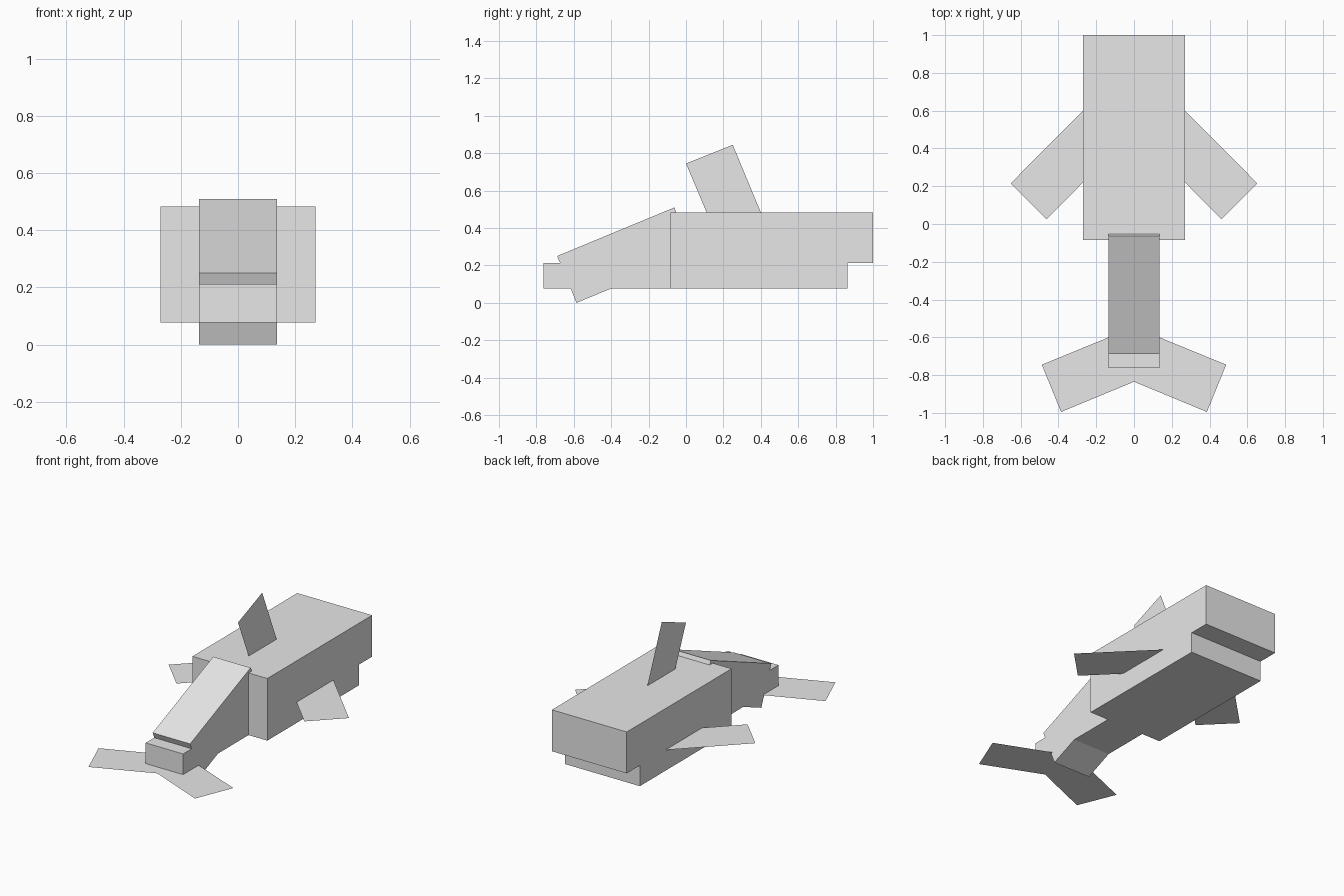
import bpy
from math import radians
from mathutils import Matrix, Vector

cube = bpy.data.objects.get("Cube")
if cube:
    bpy.data.objects.remove(cube, do_unlink=True)

U = 0.1355       # modelling unit: every part is a whole number of these
BACK = 1.0       # rear end of the body
BASE = 0.077     # underside of the body

grey = bpy.data.materials.new("plain grey")
grey.use_nodes = True
grey.diffuse_color = (0.8, 0.8, 0.8, 1)
grey.node_tree.nodes["Principled BSDF"].inputs["Base Color"].default_value = (0.8, 0.8, 0.8, 1)


def add_mesh(name, verts, faces):
    mesh = bpy.data.meshes.new(name)
    mesh.from_pydata(verts, [], faces)
    mesh.materials.append(grey)
    obj = bpy.data.objects.new(name, mesh)
    bpy.context.collection.objects.link(obj)
    return obj


def prism(name, profile, half_width):
    """Extrude a (y, z) side profile, listed clockwise from +x, across x."""
    n = len(profile)
    verts = [(x, y, z) for x in (-half_width, half_width) for y, z in profile]
    faces = [tuple(range(n)), tuple(reversed(range(n, 2 * n)))]
    faces += [(i, i + n, (i + 1) % n + n, (i + 1) % n) for i in range(n)]
    return add_mesh(name, verts, faces)


def flat_fin(name, outline, z):
    """Thin horizontal fin, mirrored to the other side."""
    fin = add_mesh(name, [(x, y, z) for x, y in outline], [range(len(outline))])
    mirror = fin.modifiers.new("Mirror", "MIRROR")
    mirror.use_axis[0] = True
    return fin


# Body with a head that overhangs the shorter jaw
front = BACK - 8 * U
jaw_top = BASE + U
top = BASE + 3 * U
prism("body", [(front, BASE), (front, top), (BACK, top), (BACK, jaw_top),
               (BACK - U, jaw_top), (BACK - U, BASE)], 2 * U)

# Level lower tail
prism("lower_tail", [(front - 5 * U, BASE), (front - 5 * U, jaw_top),
                     (front, jaw_top), (front, BASE)], U)

# Sloping upper tail, a box turned about its lowest corner
turn = Matrix.Rotation(radians(22.5), 2)
corner = Vector((-0.585, 0.0))
box = [(0, 0), (0, 2 * U), (5 * U, 2 * U), (5 * U, 0)]
prism("upper_tail", [tuple(corner + turn @ Vector(p)) for p in box], U)

# Flat fins
flat_fin("side_fins", [(0.27, 0.6), (0.27, 0.22), (0.463, 0.025), (0.653, 0.215)], jaw_top)
flat_fin("tail_flukes", [(0, -0.545), (0, -0.835), (0.386, -0.995), (0.488, -0.745)], BASE)

# Upright dorsal fin
fin_outline = [(0.11, top), (0.4, top), (0.25, 0.845), (0, 0.745)]
add_mesh("dorsal_fin", [(0, y, z) for y, z in fin_outline], [(0, 1, 2, 3)])
